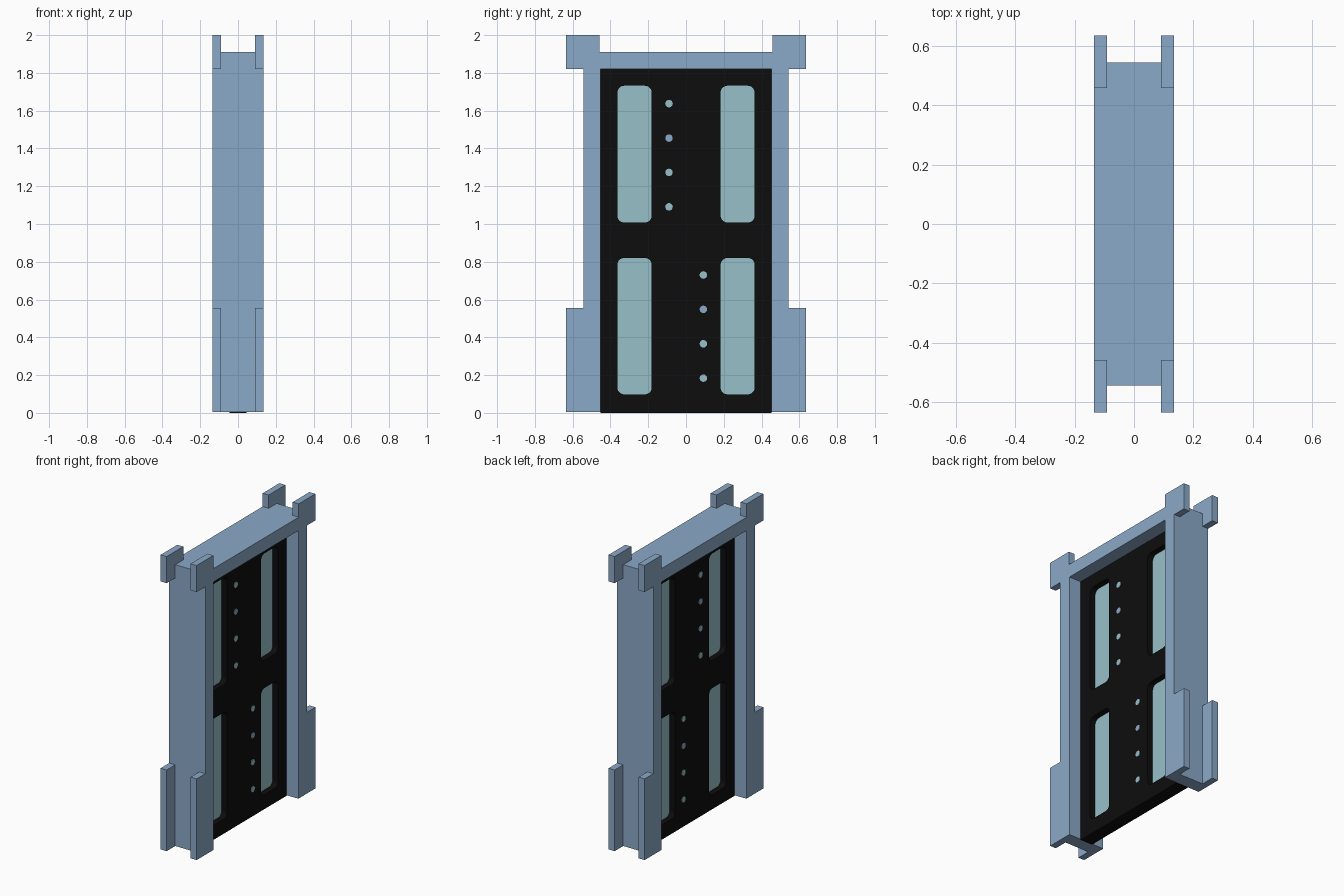
import bpy, bmesh, math
from mathutils import Matrix

if "Cube" in bpy.data.objects:
    bpy.data.objects.remove(bpy.data.objects["Cube"])

# Local outline (a, b) with depth c is mapped to world y, z and x
TO_WORLD = Matrix(((0, 0, 1, 0), (1, 0, 0, 0), (0, 1, 0, 0), (0, 0, 0, 1)))


def material(name, rgb):
    m = bpy.data.materials.new(name)
    m.diffuse_color = (*rgb, 1)
    m.use_nodes = True
    m.node_tree.nodes["Principled BSDF"].inputs["Base Color"].default_value = m.diffuse_color
    return m


BLUE = material("frame blue", (0.26, 0.40, 0.58))
BLACK = material("door black", (0.004, 0.004, 0.004))
GLASS = material("pale teal", (0.31, 0.53, 0.58))


def slab(name, loops, x0, x1, mat):
    """Extrude outlines in the y-z plane from x0 to x1; inner loops become holes."""
    cu = bpy.data.curves.new(name, 'CURVE')
    cu.dimensions = '2D'
    cu.fill_mode = 'BOTH'
    cu.extrude = (x1 - x0) / 2
    for pts in loops:
        sp = cu.splines.new('POLY')
        sp.points.add(len(pts) - 1)
        for p, (a, b) in zip(sp.points, pts):
            p.co = (a, b, 0, 1)
        sp.use_cyclic_u = True
    tmp = bpy.data.objects.new(name + "_outline", cu)
    bpy.context.collection.objects.link(tmp)
    dg = bpy.context.evaluated_depsgraph_get()
    me = bpy.data.meshes.new_from_object(tmp.evaluated_get(dg))
    bpy.data.objects.remove(tmp)
    me.transform(Matrix.Translation(((x0 + x1) / 2, 0, 0)) @ TO_WORLD)
    bm = bmesh.new()
    bm.from_mesh(me)
    bmesh.ops.remove_doubles(bm, verts=bm.verts, dist=1e-5)
    bmesh.ops.recalc_face_normals(bm, faces=bm.faces)
    for f in bm.faces:
        f.smooth = False
    bm.to_mesh(me)
    bm.free()
    me.materials.clear()
    me.materials.append(mat)
    ob = bpy.data.objects.new(name, me)
    bpy.context.collection.objects.link(ob)
    return ob


def rect(y0, y1, z0, z1):
    return [(y0, z0), (y1, z0), (y1, z1), (y0, z1)]


def rounded(y0, y1, z0, z1, r=0.035, n=5):
    pts = []
    corners = [(y1 - r, z1 - r), (y0 + r, z1 - r), (y0 + r, z0 + r), (y1 - r, z0 + r)]
    for k, (cy, cz) in enumerate(corners):
        for i in range(n + 1):
            t = math.pi / 2 * (k + i / n)
            pts.append((cy + r * math.cos(t), cz + r * math.sin(t)))
    return pts


def circle(cy, cz, r=0.02, n=16):
    return [(cy + r * math.cos(2 * math.pi * i / n),
             cz + r * math.sin(2 * math.pi * i / n)) for i in range(n)]


def mirrored(half):
    return half + [(-y, z) for y, z in reversed(half)]


# Frame: arch core with a face plate on each side whose corners stick out
BASE, IN, OUT, EAR = 0.005, 0.453, 0.543, 0.635
core = mirrored([(IN, 1.82), (IN, BASE), (OUT, BASE), (OUT, 1.91)])
face = mirrored([(IN, 1.82), (IN, BASE), (EAR, BASE), (EAR, 0.555), (OUT, 0.555),
                 (OUT, 1.82), (EAR, 1.82), (EAR, 2.0), (IN + 0.004, 2.0),
                 (IN + 0.004, 1.91)])
slab("frame_core", [core], -0.09, 0.09, BLUE)
slab("frame_face_right", [face], 0.09, 0.135, BLUE)
slab("frame_face_left", [face], -0.135, -0.09, BLUE)

# Door leaf with four window openings
windows = [rounded(y0, y1, z0, z1)
           for y0, y1 in ((-0.363, -0.182), (0.183, 0.363))
           for z0, z1 in ((0.098, 0.82), (1.008, 1.732))]
slab("door_leaf", [rect(-IN, IN, 0, 1.82)] + windows, -0.045, 0.045, BLACK)

# Window panes set deep in the openings
for i, w in enumerate(windows):
    slab(f"window_pane_{i + 1}", [w], -0.005, 0.005, GLASS)

# Rows of indicator dots on both faces; the second of each row is blue
for row, (y, top) in enumerate(((-0.09, 1.637), (0.092, 0.73))):
    for i in range(4):
        for side, x0 in (("right", 0.045), ("left", -0.048)):
            slab(f"indicator_{row + 1}_{i + 1}_{side}", [circle(y, top - 0.182 * i)],
                 x0, x0 + 0.003, BLUE if i == 1 else GLASS)
